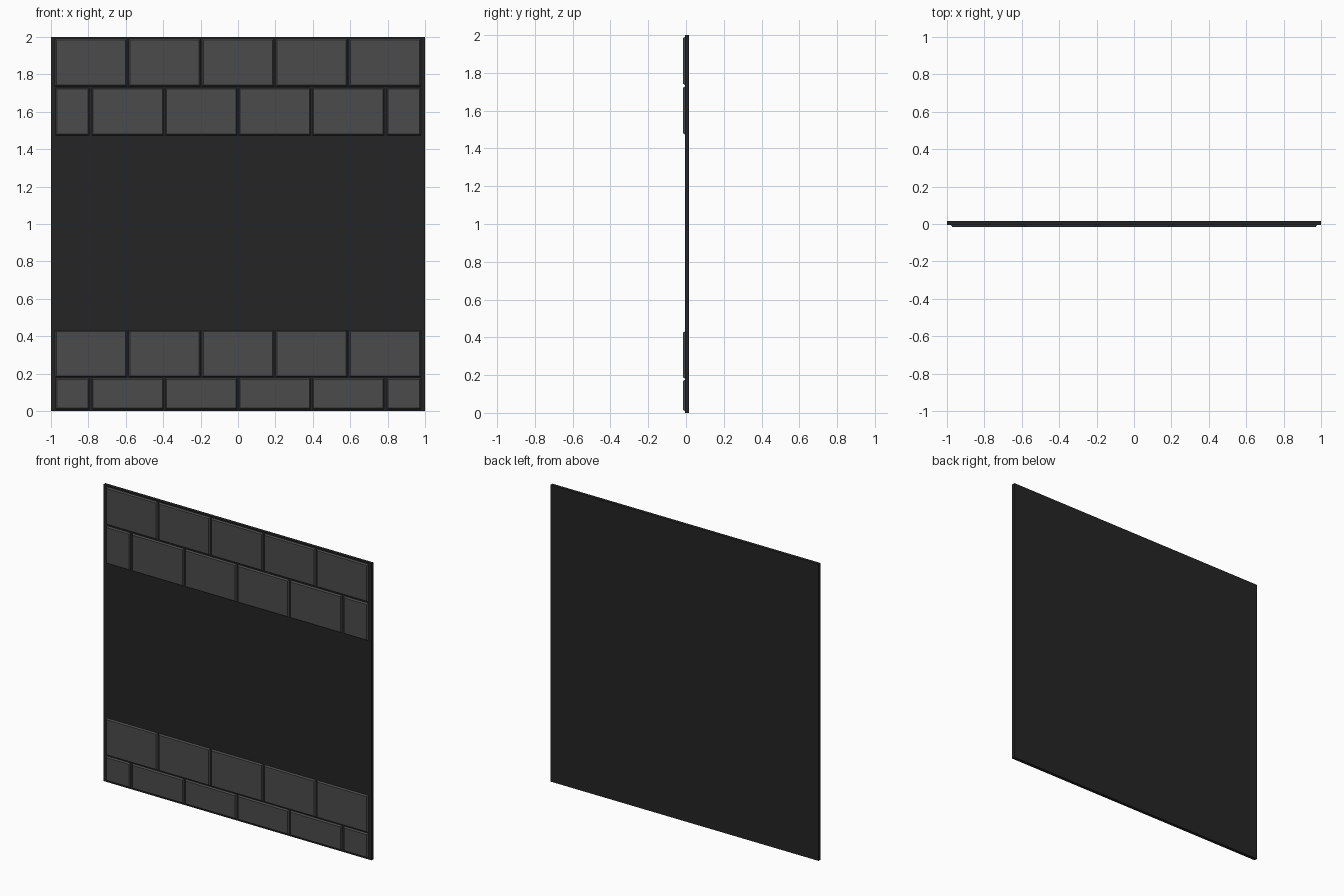
import bpy, bmesh

if "Cube" in bpy.data.objects:
    bpy.data.objects.remove(bpy.data.objects["Cube"])

def material(name, v):
    m = bpy.data.materials.new(name)
    m.diffuse_color = (v, v, v, 1)
    m.use_nodes = True
    m.node_tree.nodes["Principled BSDF"].inputs["Base Color"].default_value = m.diffuse_color
    return m

dark = material("dark_backing", 0.018)
grey = material("grey_tile", 0.07)

FRONT, FACE, BACK = -0.016, -0.006, 0.016   # tile front, slab front, slab back
BEVEL = 0.008

def make_object(name, bm, mat):
    bmesh.ops.recalc_face_normals(bm, faces=bm.faces)
    me = bpy.data.meshes.new(name)
    bm.to_mesh(me)
    bm.free()
    me.materials.append(mat)
    ob = bpy.data.objects.new(name, me)
    bpy.context.collection.objects.link(ob)

def add_block(bm, x0, x1, z0, z1, yf, yb, inset=0.0):
    """Block whose front face is inset, giving a chamfered rim."""
    def ring(y, i):
        return [bm.verts.new(p) for p in ((x0 + i, y, z0 + i), (x1 - i, y, z0 + i),
                                          (x1 - i, y, z1 - i), (x0 + i, y, z1 - i))]
    back, front = ring(yb, 0), ring(yf, inset)
    bm.faces.new(back)
    bm.faces.new(front)
    for k in range(4):
        n = (k + 1) % 4
        bm.faces.new((back[k], back[n], front[n], front[k]))

# Backing slab
bm = bmesh.new()
add_block(bm, -1, 1, 0, 2, FACE, BACK)
make_object("wall_backing", bm, dark)

# Tile rows in running bond
PITCH, WIDTH = 0.393, 0.386

def row(name, z0, z1, offset):
    bm = bmesh.new()
    count = 4 if offset else 5
    for i in range(count):
        c = (i - (count - 1) / 2) * PITCH
        add_block(bm, c - WIDTH / 2, c + WIDTH / 2, z0, z1, FRONT, FACE + 0.002, BEVEL)
    if offset:  # half tiles at both ends
        for a, b in ((-0.977, -0.795), (0.795, 0.979)):
            add_block(bm, a, b, z0, z1, FRONT, FACE + 0.002, BEVEL)
    make_object(name, bm, grey)

row("tile_row_top", 1.735, 1.992, False)
row("tile_row_upper", 1.473, 1.729, True)
row("tile_row_lower", 0.18, 0.433, False)
row("tile_row_bottom", 0.008, 0.177, True)
